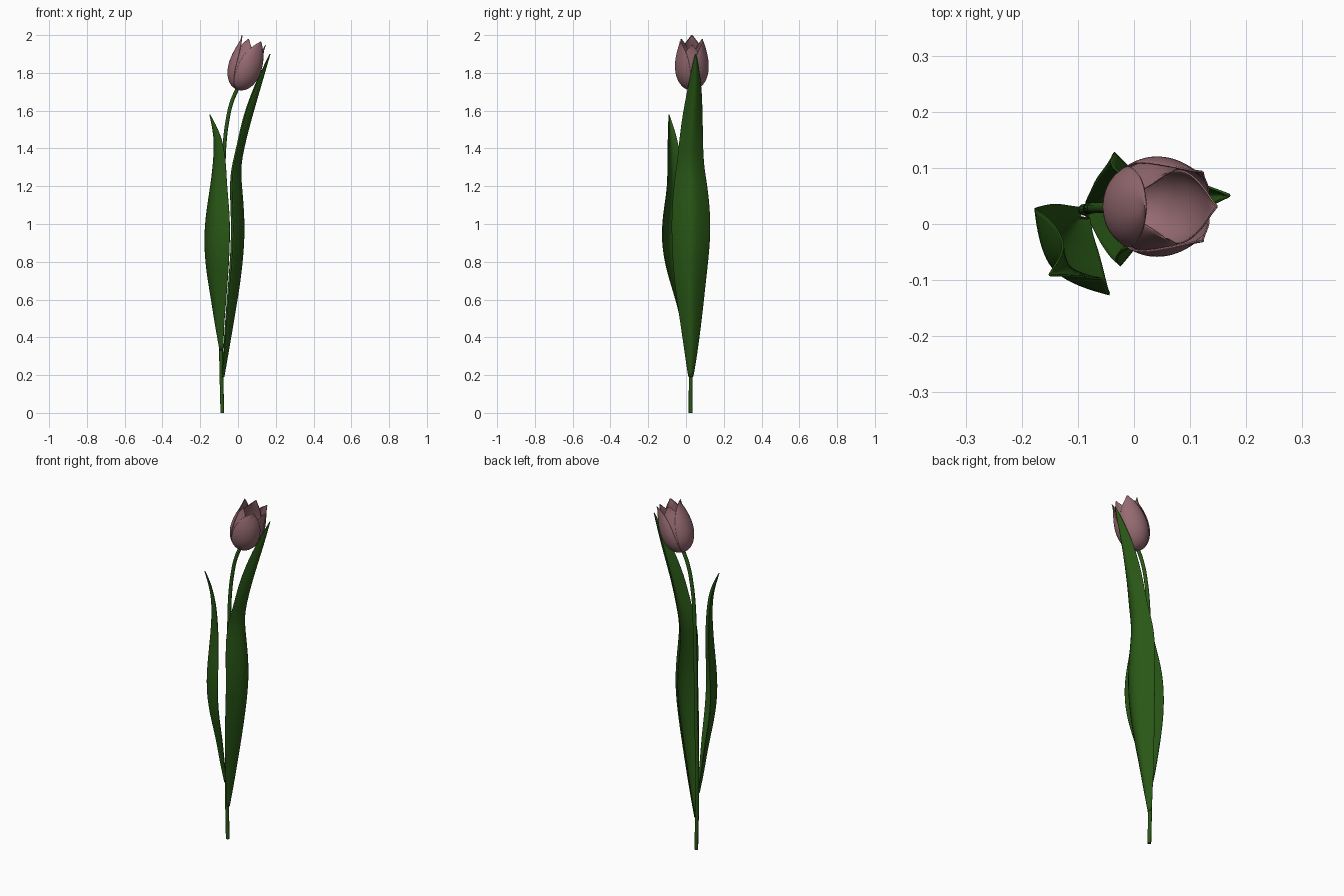
import bpy, math
from mathutils import Vector, Matrix

if "Cube" in bpy.data.objects:
    bpy.data.objects.remove(bpy.data.objects["Cube"])


def material(name, rgb):
    m = bpy.data.materials.new(name)
    m.diffuse_color = (*rgb, 1)
    m.use_nodes = True
    m.node_tree.nodes["Principled BSDF"].inputs["Base Color"].default_value = m.diffuse_color
    return m


GREEN = material("leaf green", (0.022, 0.095, 0.008))
MAUVE = material("dusky mauve", (0.30, 0.145, 0.165))


def sheet(name, rows, mat, thickness):
    """Smooth thin surface through a grid of points."""
    n = len(rows[0])
    verts = [p for row in rows for p in row]
    faces = [(i * n + j, i * n + j + 1, (i + 1) * n + j + 1, (i + 1) * n + j)
             for i in range(len(rows) - 1) for j in range(n - 1)]
    me = bpy.data.meshes.new(name)
    me.from_pydata(verts, [], faces)
    me.materials.append(mat)
    me.polygons.foreach_set("use_smooth", [True] * len(me.polygons))
    ob = bpy.data.objects.new(name, me)
    bpy.context.collection.objects.link(ob)
    sub = ob.modifiers.new("smooth", 'SUBSURF')
    sub.levels = sub.render_levels = 2
    sol = ob.modifiers.new("thickness", 'SOLIDIFY')
    sol.thickness = thickness
    sol.offset = 0
    return ob


def leaf(name, stations, angle):
    """Channel-shaped leaf; station = z, midrib x, midrib y, half width, depth."""
    out = Vector((math.cos(angle), math.sin(angle), 0))
    side = Vector((-out.y, out.x, 0))
    rows = []
    for z, x, y, hw, d in stations:
        rows.append([Vector((x, y, z)) + side * hw * u - out * d * abs(u) ** 1.5
                     for u in (-1.03, -0.75, -0.4, 0, 0.4, 0.75, 1.03)])
    sheet(name, rows, GREEN, 0.004)


# Tall leaf on the right
leaf("tall_leaf", [
    (0.19, -0.073, 0.026, 0.012, 0.014), (0.30, -0.053, 0.028, 0.029, 0.022),
    (0.50, -0.017, 0.028, 0.056, 0.045), (0.70, 0.018, 0.024, 0.081, 0.060),
    (0.90, 0.039, 0.030, 0.098, 0.066), (1.05, 0.038, 0.030, 0.099, 0.066),
    (1.20, 0.024, 0.027, 0.086, 0.060), (1.30, 0.016, 0.025, 0.070, 0.045),
    (1.40, 0.033, 0.027, 0.062, 0.036), (1.55, 0.072, 0.035, 0.053, 0.046),
    (1.70, 0.115, 0.047, 0.037, 0.038), (1.80, 0.143, 0.050, 0.022, 0.022),
    (1.90, 0.170, 0.051, 0.002, 0.002)], math.radians(3))

# Shorter leaf on the left
leaf("short_leaf", [
    (0.33, -0.096, 0.012, 0.012, 0.014), (0.45, -0.113, -0.006, 0.032, 0.020),
    (0.60, -0.125, -0.028, 0.058, 0.030), (0.75, -0.142, -0.064, 0.086, 0.042),
    (0.90, -0.149, -0.084, 0.101, 0.048), (1.05, -0.142, -0.080, 0.094, 0.045),
    (1.20, -0.130, -0.070, 0.063, 0.036), (1.35, -0.113, -0.078, 0.046, 0.022),
    (1.47, -0.118, -0.082, 0.028, 0.015), (1.58, -0.150, -0.091, 0.002, 0.002)],
    math.radians(221))

# Stem
curve = bpy.data.curves.new("stem", 'CURVE')
curve.dimensions = '3D'
curve.bevel_depth = 0.010
curve.bevel_resolution = 3
curve.use_fill_caps = True
path = [(-0.083, 0), (-0.090, 0.35), (-0.084, 0.8), (-0.076, 1.3),
        (-0.071, 1.42), (-0.057, 1.54), (-0.035, 1.64), (0.0, 1.725)]
spline = curve.splines.new('BEZIER')
spline.bezier_points.add(len(path) - 1)
for bp, (x, z) in zip(spline.bezier_points, path):
    bp.co = (x, 0.024 + 0.006 * z / 1.72, z)
    bp.handle_left_type = bp.handle_right_type = 'AUTO'
curve.materials.append(GREEN)
bpy.context.collection.objects.link(bpy.data.objects.new("stem", curve))

# Flower: three outer and three inner petals on a tilted axis
TILT = Matrix.Translation((-0.003, 0.031, 1.712)) @ Matrix.Rotation(math.radians(19), 4, 'Y')
PROFILE = [  # height, radius, half angle in degrees
    (0.0, 0.006, 60), (0.008, 0.040, 60), (0.045, 0.073, 58), (0.10, 0.090, 57),
    (0.16, 0.089, 53), (0.21, 0.079, 43), (0.245, 0.071, 27), (0.262, 0.069, 14),
    (0.280, 0.071, 2)]
for k in range(6):
    inner = k % 2
    mid = math.radians(180 + 60 * k)
    rows = []
    for h, r, half in PROFILE:
        row = []
        for u in (-1, -0.7, -0.35, 0, 0.35, 0.7, 1):
            a = mid + math.radians(half) * u
            # inner petals nest inside; edges roll slightly, midrib is a shallow groove
            rr = r * (0.92 if inner else 1.0) * (1 + 0.03 * abs(u) - 0.06 * u ** 4)
            hh = h * (0.97 if inner else 1.0)
            row.append(TILT @ Vector((rr * math.cos(a), rr * math.sin(a), hh)))
        rows.append(row)
    sheet(("inner" if inner else "outer") + "_petal_%d" % (k // 2 + 1), rows, MAUVE, 0.003)
